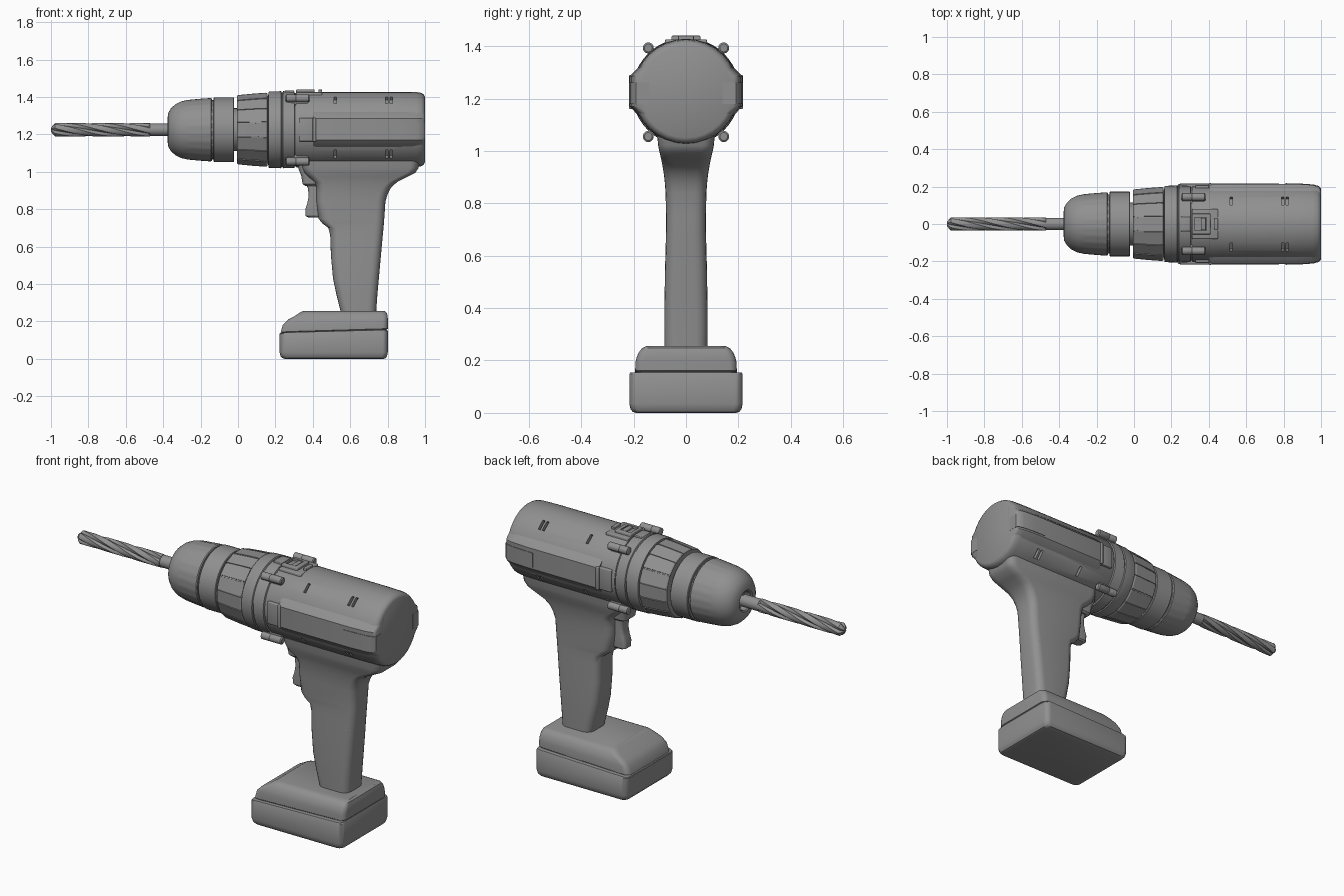
import bpy, bmesh
from math import sin, cos, pi, radians
from mathutils import Matrix

AXIS = 1.225  # height of the spindle
DARK = bpy.data.materials.new("dark_grey")
DARK.diffuse_color = (0.28, 0.28, 0.28, 1)


def make(name, bm):
    bmesh.ops.recalc_face_normals(bm, faces=bm.faces)
    me = bpy.data.meshes.new(name)
    bm.to_mesh(me)
    bm.free()
    me.materials.append(DARK)
    ob = bpy.data.objects.new(name, me)
    bpy.context.collection.objects.link(ob)
    return ob


def loft(name, rings):
    """Skin a list of equal-length point rings and cap both ends."""
    bm = bmesh.new()
    vs = [[bm.verts.new(p) for p in r] for r in rings]
    n = len(vs[0])
    for a, b in zip(vs, vs[1:]):
        for i in range(n):
            bm.faces.new((a[i], a[(i + 1) % n], b[(i + 1) % n], b[i]))
    bm.faces.new(vs[0])
    bm.faces.new(vs[-1])
    return make(name, bm)


def lathe(name, profile, n=48, cy=0, cz=AXIS, notch=lambda i, x: 0):
    """Turn (x, radius) points around a line parallel to x."""
    return loft(name, [[(x, cy + (r - notch(i, x)) * cos(2 * pi * i / n),
                         cz + (r - notch(i, x)) * sin(2 * pi * i / n))
                        for i in range(n)] for x, r in profile])


def rrect(x0, x1, hy, z, rad, seg=5, dz=0):
    """Rounded rectangle, level or tipped down by dz at its front edge."""
    pts = []
    for k, (cx, cy) in enumerate([(x1 - rad, hy - rad), (x0 + rad, hy - rad),
                                  (x0 + rad, rad - hy), (x1 - rad, rad - hy)]):
        for s in range(seg + 1):
            a = (k + s / seg) * pi / 2
            x = cx + rad * cos(a)
            pts.append((x, cy + rad * sin(a), z - dz * max(0, 1 - (x - x0) / 0.13)))
    return pts


def box(name, centre, size, roll=0, bevel=0):
    bm = bmesh.new()
    m = Matrix.Translation(centre) @ Matrix.Rotation(roll, 4, 'X') @ Matrix.Diagonal((*size, 1))
    bmesh.ops.create_cube(bm, size=1, matrix=m)
    if bevel:
        bmesh.ops.bevel(bm, geom=bm.edges[:], offset=bevel, segments=3, profile=0.5, affect='EDGES')
    return make(name, bm)


def cut(ob, cutter):
    mod = ob.modifiers.new("cut", 'BOOLEAN')
    mod.operation, mod.solver, mod.object = 'DIFFERENCE', 'EXACT', cutter
    bpy.context.view_layer.objects.active = ob
    bpy.ops.object.modifier_apply(modifier=mod.name)
    bpy.data.objects.remove(cutter)


# Drill bit: shank and twisted four-flute cutter with a pointed tip
lathe("bit_shank", [(-0.48, 0.024), (-0.47, 0.033), (-0.30, 0.033)], 24)
rings = []
for k in range(49):
    x = -1 + 0.53 * k / 48
    size = min(1, 0.3 + (x + 1) / 0.025)
    ring = []
    for i in range(32):
        a = 2 * pi * i / 32
        r = size * (0.036 - 0.012 * max(0, cos(4 * a)) ** 2)
        t = a + 1.3 * pi * k / 48
        ring.append((x, r * cos(t), AXIS + r * sin(t)))
    rings.append(ring)
loft("drill_bit", rings)

# Chuck: finely ribbed nose with a bored front, rear ring, spindle gap
lathe("chuck_nose", [(-0.31, 0.046), (-0.372, 0.052), (-0.377, 0.06), (-0.373, 0.09),
                     (-0.358, 0.115), (-0.335, 0.136), (-0.305, 0.151), (-0.27, 0.159),
                     (-0.265, 0.160), (-0.20, 0.166), (-0.145, 0.170), (-0.14, 0.166), (-0.14, 0.08)],
      96, notch=lambda i, x: 0.0015 if i % 4 == 0 and -0.268 < x < -0.142 else 0)
for k in range(3):
    a = 2 * pi * k / 3 + pi / 2
    box("chuck_jaw", (-0.33, 0.038 * cos(a), AXIS + 0.038 * sin(a)), (0.07, 0.02, 0.018), a)
lathe("chuck_core", [(-0.2, 0.158), (-0.12, 0.158), (-0.12, 0.115), (0.03, 0.115)])
lathe("chuck_ring", [(-0.13, 0.12), (-0.13, 0.17), (-0.127, 0.173), (-0.024, 0.173),
                     (-0.021, 0.17), (-0.021, 0.1)])

# Torque collar: flat grip panels separated by shallow grooves
collar = []
n = 16
for x, r in [(-0.006, 0.12), (-0.006, 0.183), (0.0, 0.188), (0.08, 0.196), (0.15, 0.201), (0.157, 0.197), (0.157, 0.12)]:
    ring = []
    for i in range(n):
        for da, dr in ((-0.5, 0.004), (-0.46, 0.004), (-0.45, 0), (0.45, 0), (0.46, 0.004)):
            a = 2 * pi * (i + da) / n
            rr = r - (dr if r > 0.15 else 0)
            ring.append((x, rr * cos(a), AXIS + rr * sin(a)))
    collar.append(ring)
loft("torque_collar", collar)

# Gear housing: two stepped bands with seams
lathe("gear_housing", [(0.15, 0.15), (0.162, 0.19), (0.162, 0.201), (0.168, 0.204), (0.23, 0.206),
                       (0.233, 0.2), (0.238, 0.2), (0.241, 0.206), (0.301, 0.204),
                       (0.304, 0.196), (0.33, 0.196)])

# Motor body with ventilation slots
body = lathe("motor_body", [(0.309, 0.15), (0.309, 0.2), (0.313, 0.202), (0.86, 0.202), (0.955, 0.2),
                            (0.98, 0.196), (0.993, 0.188), (0.999, 0.176)], 32, cz=1.226)
for x in (0.52, 0.795, 0.82):
    for deg in (52, 128, -41, -139):
        a = radians(deg)
        cut(body, box("slot", (x, 0.2 * cos(a), 1.226 + 0.2 * sin(a)), (0.014, 0.04, 0.056), a))

for s in (1, -1):
    # Raised side rib flowing into the body, and rear clip
    def rib(x, y):
        return [(x, s * p, z) for p, z in ((0.12, 1.105), (y - 0.033, 1.135), (y, 1.17),
                                           (y, 1.285), (y - 0.033, 1.318), (0.12, 1.348))]
    loft("side_rib", [rib(x, y) for x, y in ((0.40, 0.21), (0.42, 0.215), (0.85, 0.215), (0.95, 0.209),
                                             (0.985, 0.2), (0.995, 0.19), (0.999, 0.18))])
    loft("rear_clip", [[(x, s * p, z) for p, z in ((0.14, 1.18), (y, 1.18), (y, 1.262), (0.14, 1.262))]
                       for x, y in ((0.81, 0.17), (0.81, 0.218), (0.88, 0.217), (0.96, 0.211), (0.988, 0.203), (1.0, 0.19))])
    # Side bracket beside the selector
    box("side_bracket", (0.365, s * 0.193, 1.225), (0.075, 0.03, 0.125), 0, 0.005)
    box("side_bar", (0.408, s * 0.2, 1.225), (0.018, 0.036, 0.13), 0, 0.005)
    # Screw bosses around the front of the body
    for z in (1.393, 1.055):
        lathe("screw_boss", [(0.255, 0.014), (0.258, 0.021), (0.305, 0.021), (0.309, 0.019),
                             (0.313, 0.021), (0.378, 0.021), (0.383, 0.015)], 20, s * 0.144, z)
        box("boss_web", (0.32, s * 0.125, 1.225 + (z - 1.225) * 0.88), (0.11, 0.04, 0.03), 0, 0.004)

# Speed selector on top: base plate, recessed frame, slider
frame = box("selector_frame", (0.36, 0, 1.42), (0.10, 0.11, 0.04), 0, 0.005)
cut(frame, box("recess", (0.355, 0, 1.437), (0.065, 0.07, 0.02)))
box("selector_base", (0.38, 0, 1.405), (0.14, 0.16, 0.042), 0, 0.006)
box("selector_slider", (0.37, 0, 1.43), (0.025, 0.066, 0.02), 0, 0.004)
box("selector_tab", (0.275, 0, 1.423), (0.05, 0.08, 0.024), 0, 0.004)
box("selector_stop", (0.44, 0, 1.425), (0.02, 0.06, 0.03), 0, 0.004)

# Handle lofted through rounded sections: z, front x, back x, half width
grip = [(0.24, 0.552, 0.738, 0.082), (0.34, 0.527, 0.745, 0.083), (0.43, 0.508, 0.753, 0.082), (0.55, 0.497, 0.764, 0.08),
        (0.66, 0.493, 0.774, 0.077), (0.70, 0.483, 0.778, 0.076), (0.725, 0.45, 0.78, 0.076),
        (0.75, 0.43, 0.782, 0.076), (0.84, 0.42, 0.788, 0.078), (0.88, 0.42, 0.8, 0.081),
        (0.915, 0.42, 0.818, 0.085), (0.945, 0.41, 0.85, 0.09), (0.97, 0.38, 0.9, 0.095),
        (0.995, 0.355, 0.948, 0.101), (1.02, 0.345, 0.965, 0.106), (1.08, 0.34, 0.972, 0.112)]
loft("handle", [rrect(x0, x1, hy, z, 0.045) for z, x0, x1, hy in grip])
for s in (1, -1):
    box("handle_screw", (0.735, s * 0.067, 0.61), (0.012, 0.02, 0.012), 0, 0.003)

# Trigger with a finger curve, and the guard above it
trig = [(0.757, 0.375, 0.028), (0.765, 0.36, 0.034), (0.80, 0.36, 0.036), (0.83, 0.37, 0.036),
        (0.87, 0.378, 0.036), (0.91, 0.374, 0.036), (0.95, 0.357, 0.036)]
loft("trigger", [rrect(x, 0.46, hy, z, 0.018) for z, x, hy in trig])
guard = [(0.925, 0.36, 0.045), (0.935, 0.345, 0.055), (0.98, 0.338, 0.06), (1.01, 0.325, 0.065), (1.06, 0.322, 0.075)]
loft("trigger_guard", [rrect(x, 0.48, hy, z, 0.025) for z, x, hy in guard])

# Battery foot, whose lower edge dips at the front, and battery pack
foot = [(0.13, 0.24, 0.79, 0.188, 0), (0.158, 0.235, 0.795, 0.19, 0.02), (0.161, 0.228, 0.801, 0.194, 0.02),
        (0.193, 0.24, 0.801, 0.193, 0.01), (0.21, 0.268, 0.801, 0.189, 0), (0.23, 0.305, 0.8, 0.181, 0),
        (0.247, 0.33, 0.795, 0.168, 0), (0.255, 0.345, 0.785, 0.152, 0)]
loft("battery_foot", [rrect(x0, x1, hy, z, 0.03, dz=d) for z, x0, x1, hy, d in foot])
pack = [(0.0, 0.25, 0.78, 0.192, 0), (0.004, 0.237, 0.79, 0.204, 0), (0.015, 0.227, 0.797, 0.212, 0),
        (0.035, 0.222, 0.801, 0.216, 0), (0.148, 0.222, 0.801, 0.216, 0.015),
        (0.154, 0.225, 0.798, 0.213, 0.017), (0.155, 0.235, 0.79, 0.205, 0.017)]
loft("battery_pack", [rrect(x0, x1, hy, z, 0.03, dz=d) for z, x0, x1, hy, d in pack])

bpy.ops.object.select_all(action='SELECT')
bpy.context.view_layer.objects.active = body
bpy.ops.object.shade_smooth_by_angle(angle=radians(32))
